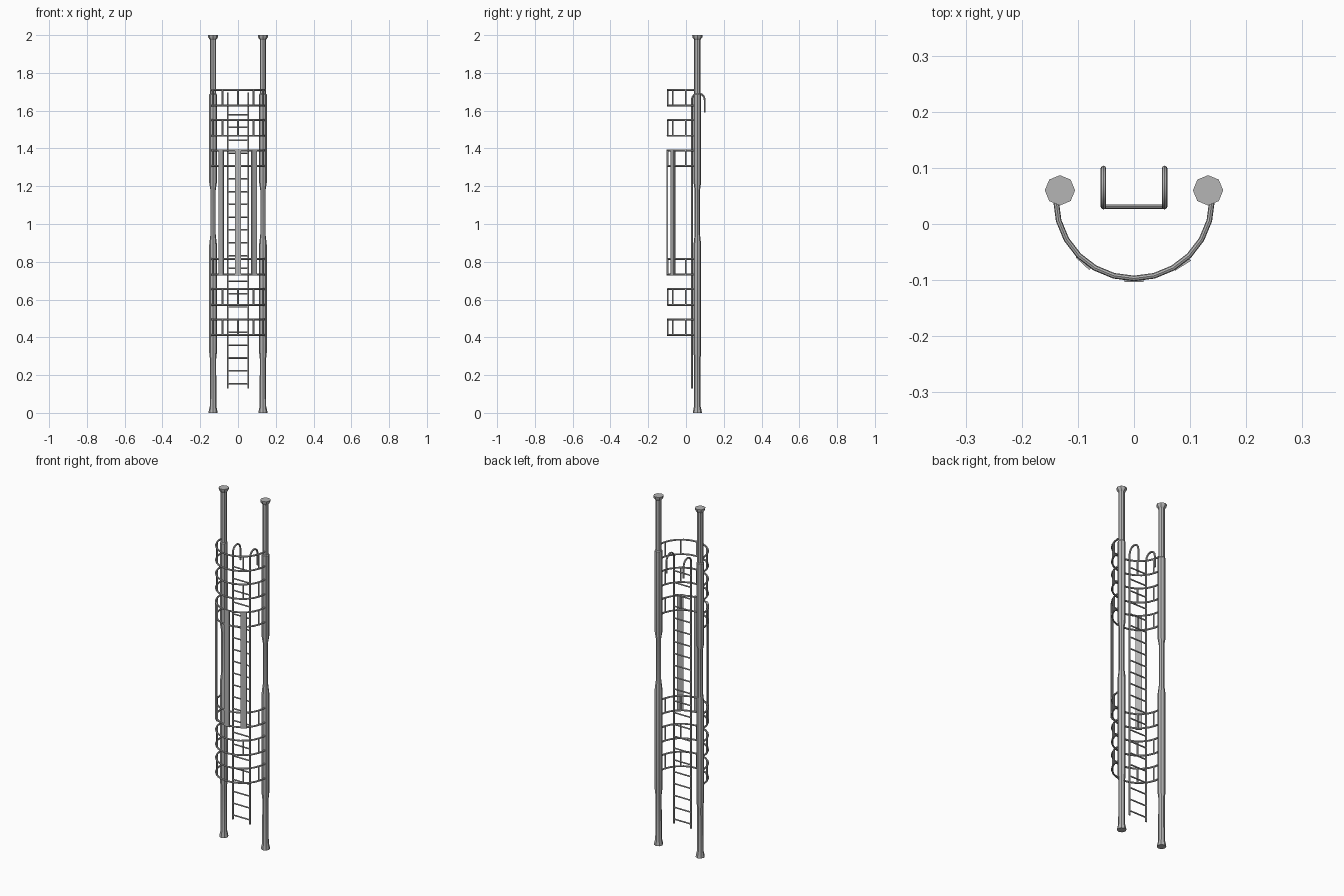
import bpy, bmesh, math
from mathutils import Vector

if "Cube" in bpy.data.objects:
    bpy.data.objects.remove(bpy.data.objects["Cube"])

steel = bpy.data.materials.new("steel_grey")
steel.diffuse_color = (0.46, 0.46, 0.46, 1)
steel.use_nodes = True
steel.node_tree.nodes["Principled BSDF"].inputs["Base Color"].default_value = steel.diffuse_color

CY, R = 0.042, 0.139          # centre and radius of the safety cage
LADDER_X, LADDER_Y = 0.0545, 0.031


def finish(name, bm, angle=30):
    bmesh.ops.recalc_face_normals(bm, faces=bm.faces)
    me = bpy.data.meshes.new(name)
    bm.to_mesh(me)
    bm.free()
    me.materials.append(steel)
    ob = bpy.data.objects.new(name, me)
    bpy.context.collection.objects.link(ob)
    bpy.ops.object.select_all(action='DESELECT')
    ob.select_set(True)
    bpy.context.view_layer.objects.active = ob
    bpy.ops.object.shade_smooth_by_angle(angle=math.radians(angle))
    return ob


def skin(bm, rings):
    """Bridge a list of rings of points into a capped tube."""
    loops = [[bm.verts.new(p) for p in ring] for ring in rings]
    n = len(loops[0])
    for a, b in zip(loops, loops[1:]):
        for i in range(n):
            j = (i + 1) % n
            bm.faces.new((a[i], a[j], b[j], b[i]))
    bm.faces.new(loops[0][::-1])
    bm.faces.new(loops[-1])


def tube(bm, path, r, sides=8):
    """Sweep a round section along a planar path."""
    path = [Vector(p) for p in path]
    rings = []
    for i, p in enumerate(path):
        t = (path[min(i + 1, len(path) - 1)] - path[max(i - 1, 0)]).normalized()
        ref = Vector((1, 0, 0)) if abs(t.x) < 1e-4 else Vector((0, 0, 1))
        u = t.cross(ref).normalized()
        v = t.cross(u)
        rings.append([p + r * (u * math.cos(a) + v * math.sin(a))
                      for a in (math.tau * k / sides for k in range(sides))])
    skin(bm, rings)


def on_cage(deg, z, r=R):
    a = math.radians(deg)
    return (r * math.cos(a), CY - r * math.sin(a), z)


# Two stepped octagonal posts with flared foot and cap
PROFILE = [(0, .024), (.01, .023), (.035, .0175), (.285, .0165), (.32, .0205),
           (.89, .0205), (.945, .014), (1.18, .014), (1.22, .0205),
           (1.685, .0205), (1.69, .0165), (1.975, .0165), (1.988, .026), (2, .027)]
for side, x in (("left", -.132), ("right", .132)):
    bm = bmesh.new()
    skin(bm, [[(x + r * math.cos(math.tau * k / 8), .06 + r * math.sin(math.tau * k / 8), z)
               for k in range(8)] for z, r in PROFILE])
    finish(side + "_post", bm)

# Ladder rails ending in hooked handles
for side, x in (("left", -LADDER_X), ("right", LADDER_X)):
    path = [(x, LADDER_Y, .13)]
    for k in range(9):
        a = math.pi * k / 8
        path.append((x, LADDER_Y + .034 - .034 * math.cos(a), 1.657 + .035 * math.sin(a)))
    path.append((x, LADDER_Y + .068, 1.59))
    bm = bmesh.new()
    tube(bm, path, .005)
    finish(side + "_ladder_rail", bm)

# Ladder rungs
bm = bmesh.new()
for k in range(22):
    z = .155 + .0678 * k
    tube(bm, [(-LADDER_X, LADDER_Y, z), (LADDER_X, LADDER_Y, z)], .004)
finish("ladder_rungs", bm)

# Cage sections: two half hoops joined by short bars
for n, z in enumerate((.412, .572, .732, 1.307, 1.467, 1.627)):
    bm = bmesh.new()
    for h in (z, z + .083):
        tube(bm, [on_cage(15 * k, h) for k in range(13)], .005)
    for deg in (18, 54, 90, 126, 162):
        tube(bm, [on_cage(deg, z), on_cage(deg, z + .083)], .0045)
    finish(f"cage_section_{n + 1}", bm)

# Long flat slats joining the lower and upper cage
for name, deg, facing in (("right", 53, 58), ("front", 90, 90), ("left", 129, 133)):
    bm = bmesh.new()
    c = Vector(on_cage(deg, 0, R + .003))
    f = math.radians(facing)
    out = Vector((math.cos(f), -math.sin(f), 0)) * .0035
    along = Vector((math.sin(f), math.cos(f), 0)) * .0165
    skin(bm, [[c + s * along + t * out + Vector((0, 0, z))
               for s, t in ((-1, -1), (1, -1), (1, 1), (-1, 1))] for z in (.727, 1.395)])
    finish(name + "_slat", bm)
